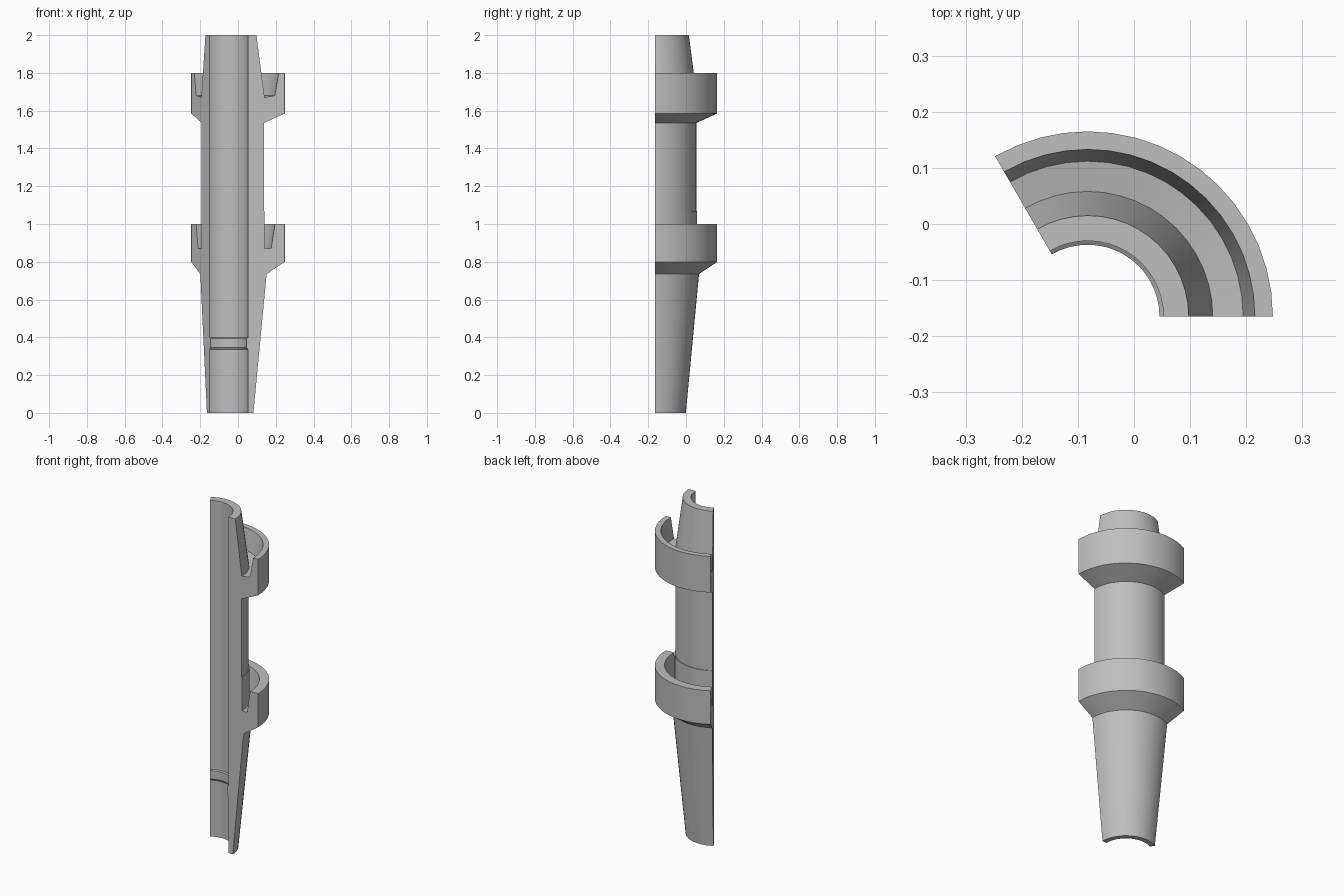
import bpy, bmesh, math

cube = bpy.data.objects.get("Cube")
if cube:
    bpy.data.objects.remove(cube, do_unlink=True)

RADIUS = 0.33                 # outside of the two cups
SWEEP = math.radians(120)
STEPS = 16
AXIS_X, AXIS_Y = -RADIUS / 4, -RADIUS / 2

# Wall section as (radius, height), from the foot up the outside
outside = [
    (0.164, 0), (0.234, 0.735),                             # tapered foot
    (RADIUS, 0.8), (RADIUS, 1), (0.278, 1),                 # lower cup
    (0.258, 0.87), (0.224, 0.87),
    (0.224, 1.07), (0.22, 1.07), (0.22, 1.535),             # shaft
    (RADIUS, 1.585), (RADIUS, 1.8), (0.298, 1.8),           # upper cup
    (0.277, 1.68), (0.223, 1.67),
    (0.18, 2),                                              # tapered tip
]
# Bore from the top down, with its small ridge
inside = [(0.135, 2), (0.135, 0.4), (0.128, 0.395),
          (0.128, 0.345), (0.135, 0.335), (0.135, 0)]
section = outside + inside


def sweep_section(name, points, angle, steps):
    """Sweep a closed section round the vertical axis and cap both ends."""
    bm = bmesh.new()
    rings = []
    for i in range(steps + 1):
        a = angle * i / steps
        rings.append([bm.verts.new((AXIS_X + r * math.cos(a),
                                    AXIS_Y + r * math.sin(a), z))
                      for r, z in points])
    for near, far in zip(rings, rings[1:]):
        for k in range(len(points)):
            j = (k + 1) % len(points)
            bm.faces.new((near[k], near[j], far[j], far[k]))
    bm.faces.new(rings[0])
    bm.faces.new(rings[-1])
    bmesh.ops.recalc_face_normals(bm, faces=bm.faces)
    mesh = bpy.data.meshes.new(name)
    bm.to_mesh(mesh)
    bm.free()
    obj = bpy.data.objects.new(name, mesh)
    bpy.context.collection.objects.link(obj)
    return obj


# Plain grey material
grey = bpy.data.materials.new("plain_grey")
grey.use_nodes = True
colour = (0.52, 0.52, 0.52, 1)
grey.diffuse_color = colour
grey.node_tree.nodes["Principled BSDF"].inputs["Base Color"].default_value = colour

# Cutaway tube with its two cups
tube = sweep_section("cutaway_tube", section, SWEEP, STEPS)
tube.data.materials.append(grey)

bpy.ops.object.select_all(action='DESELECT')
tube.select_set(True)
bpy.context.view_layer.objects.active = tube
bpy.ops.object.shade_smooth_by_angle(angle=math.radians(20))
